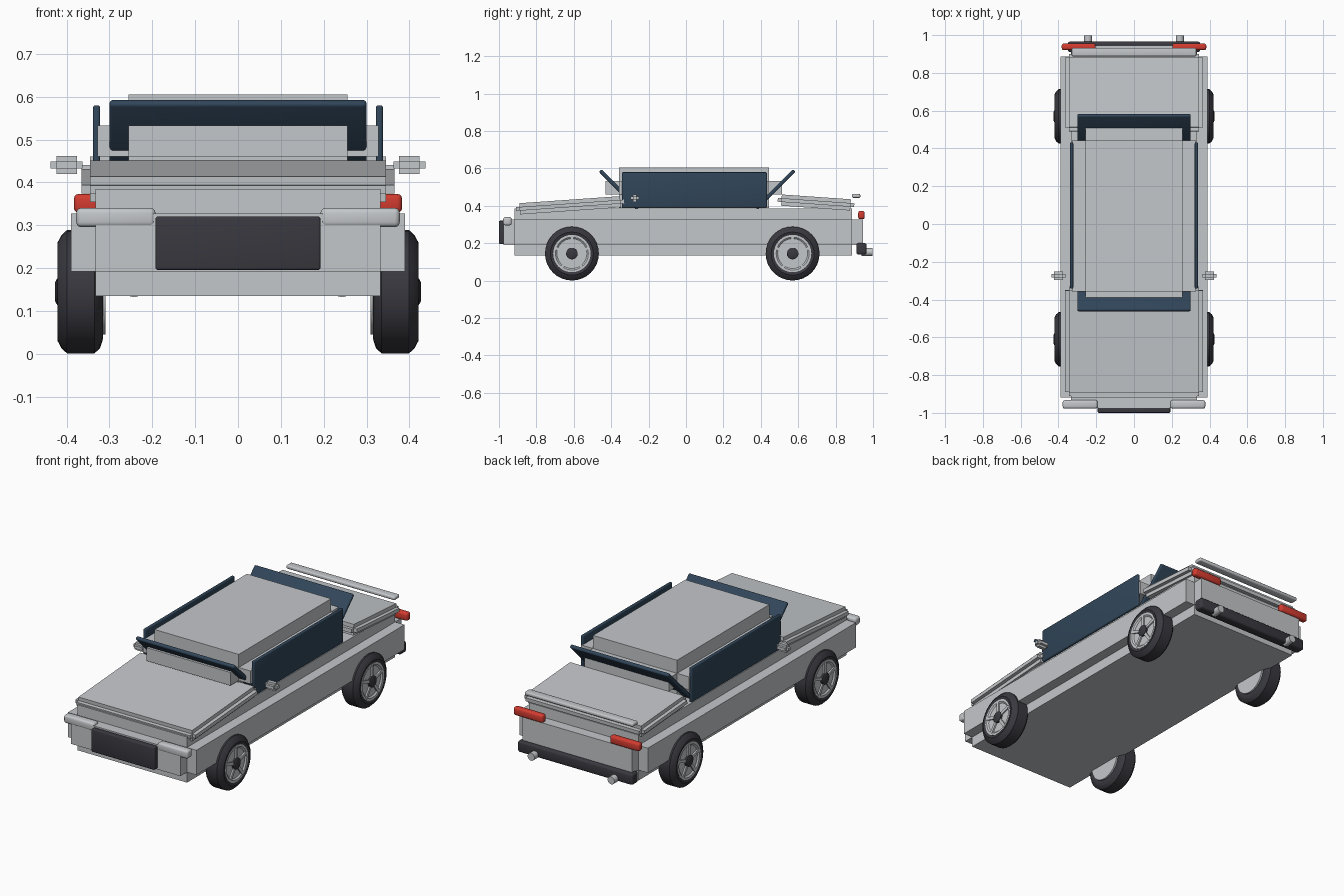
import bpy, bmesh, math
from mathutils import Matrix, Vector

cube = bpy.data.objects.get("Cube")
if cube:
    bpy.data.objects.remove(cube, do_unlink=True)


def material(name, color):
    m = bpy.data.materials.new(name)
    m.use_nodes = True
    m.diffuse_color = (*color, 1)
    bsdf = next(n for n in m.node_tree.nodes if n.type == 'BSDF_PRINCIPLED')
    bsdf.inputs["Base Color"].default_value = (*color, 1)
    return m


SILVER = material("silver paint", (0.55, 0.57, 0.59))
GLASS = material("navy glass", (0.03, 0.06, 0.1))
BLACK = material("black trim", (0.04, 0.04, 0.05))
RED = material("red lamp", (0.65, 0.045, 0.03))


def finish(name, bm, mat, smooth=False):
    bmesh.ops.recalc_face_normals(bm, faces=bm.faces)
    mesh = bpy.data.meshes.new(name)
    bm.to_mesh(mesh)
    bm.free()
    mesh.materials.append(mat)
    ob = bpy.data.objects.new(name, mesh)
    bpy.context.collection.objects.link(ob)
    if smooth:
        bpy.ops.object.select_all(action='DESELECT')
        ob.select_set(True)
        bpy.context.view_layer.objects.active = ob
        bpy.ops.object.shade_smooth_by_angle(angle=math.radians(40))
    return ob


def stepped_box(name, center, size, step, mat, tilt=0):
    """Box whose every edge is notched inwards by a square step."""
    bm = bmesh.new()
    for axis in range(3):
        dims = [s - (0 if i == axis else 2 * step) for i, s in enumerate(size)]
        bmesh.ops.create_cube(bm, size=1, matrix=Matrix.Diagonal((*dims, 1)))
    ob = finish(name, bm, mat)
    ob.location = center
    ob.rotation_euler.x = math.radians(tilt)
    return ob


def soft_box(name, center, size, bevel, mat, tilt=0):
    """Box with rounded edges."""
    bm = bmesh.new()
    bmesh.ops.create_cube(bm, size=1, matrix=Matrix.Diagonal((*size, 1)))
    bmesh.ops.bevel(bm, geom=bm.edges[:], offset=bevel, segments=3,
                    profile=0.5, affect='EDGES')
    ob = finish(name, bm, mat, True)
    ob.location = center
    ob.rotation_euler.x = math.radians(tilt)
    return ob


def lathe(name, profile, center, mat, side):
    """Spin (x, radius) points around the x axis."""
    bm = bmesh.new()
    verts = [bm.verts.new((x * side, 0, r)) for x, r in profile]
    edges = [bm.edges.new(pair) for pair in zip(verts, verts[1:])]
    bmesh.ops.spin(bm, geom=verts + edges, axis=(1, 0, 0), cent=(0, 0, 0),
                   angle=math.tau, steps=32, use_duplicate=False)
    bmesh.ops.remove_doubles(bm, verts=bm.verts, dist=0.0001)
    ob = finish(name, bm, mat, True)
    ob.location = center
    return ob


# Main shell
stepped_box("body", (0, -0.015, 0.26), (0.78, 1.92, 0.25), 0.057, SILVER)
stepped_box("cabin", (0, 0.042, 0.497), (0.655, 0.945, 0.216), 0.072, SILVER)
stepped_box("hood", (0, -0.62, 0.403), (0.73, 0.58, 0.06), 0.02, SILVER, 4)
stepped_box("trunk_lid", (0, 0.695, 0.418), (0.73, 0.41, 0.06), 0.02, SILVER, -4)
soft_box("spoiler", (0, 0.91, 0.453), (0.66, 0.045, 0.02), 0.007, SILVER)

# Windscreens lean outwards at the top
soft_box("windshield", (0, -0.358, 0.488), (0.6, 0.02, 0.285), 0.008, GLASS, 45)
soft_box("rear_window", (0, 0.478, 0.488), (0.6, 0.02, 0.285), 0.008, GLASS, -45)

# Nose and tail trim
soft_box("grille", (0, -0.985, 0.258), (0.385, 0.03, 0.125), 0.006, BLACK)
soft_box("rear_bumper", (0, 0.938, 0.17), (0.7, 0.055, 0.062), 0.012, BLACK)

for side, label in ((1, "left"), (-1, "right")):
    soft_box(label + "_side_window", (side * 0.33, 0.045, 0.485),
             (0.017, 0.775, 0.19), 0.006, GLASS)
    soft_box(label + "_headlight", (side * 0.285, -0.955, 0.318),
             (0.185, 0.045, 0.045), 0.012, SILVER)
    soft_box(label + "_taillight", (side * 0.293, 0.938, 0.351),
             (0.18, 0.035, 0.045), 0.012, RED)
    stepped_box(label + "_mirror", (side * 0.4, -0.275, 0.441),
                (0.074, 0.045, 0.042), 0.013, SILVER)

    # Exhaust tip
    bm = bmesh.new()
    bmesh.ops.create_cone(bm, cap_ends=True, segments=16, radius1=0.021,
                          radius2=0.021, depth=0.06,
                          matrix=Matrix.Rotation(math.pi / 2, 4, 'X'))
    tip = finish(label + "_exhaust", bm, SILVER, True)
    tip.location = (side * 0.243, 0.968, 0.153)

    # Wheels: tyre, rim, spokes and hub
    for end, y in (("front", -0.61), ("rear", 0.57)):
        name = f"{end}_{label}_"
        center = Vector((side * 0.367, y, 0.145))
        lathe(name + "tyre", [(-0.045, 0.09), (-0.052, 0.11), (-0.045, 0.132),
                              (-0.032, 0.144), (0.032, 0.144), (0.045, 0.132),
                              (0.054, 0.115), (0.05, 0.098), (0.045, 0.09)],
              center, BLACK, side)
        lathe(name + "rim", [(-0.058, 0), (-0.058, 0.1), (0.052, 0.1),
                             (0.052, 0.088), (0.045, 0.08), (0.045, 0)],
              center, SILVER, side)
        lathe(name + "hub", [(0.03, 0.031), (0.055, 0.031), (0.06, 0.022),
                             (0.06, 0)], center, BLACK, side)
        bm = bmesh.new()
        for i in range(5):
            turn = Matrix.Rotation(math.tau * i / 5, 4, 'X')
            shape = Matrix.Translation((side * 0.047, 0, 0.058))
            bmesh.ops.create_cube(bm, size=1, matrix=turn @ shape @
                                  Matrix.Diagonal((0.012, 0.016, 0.07, 1)))
        finish(name + "spokes", bm, SILVER).location = center
